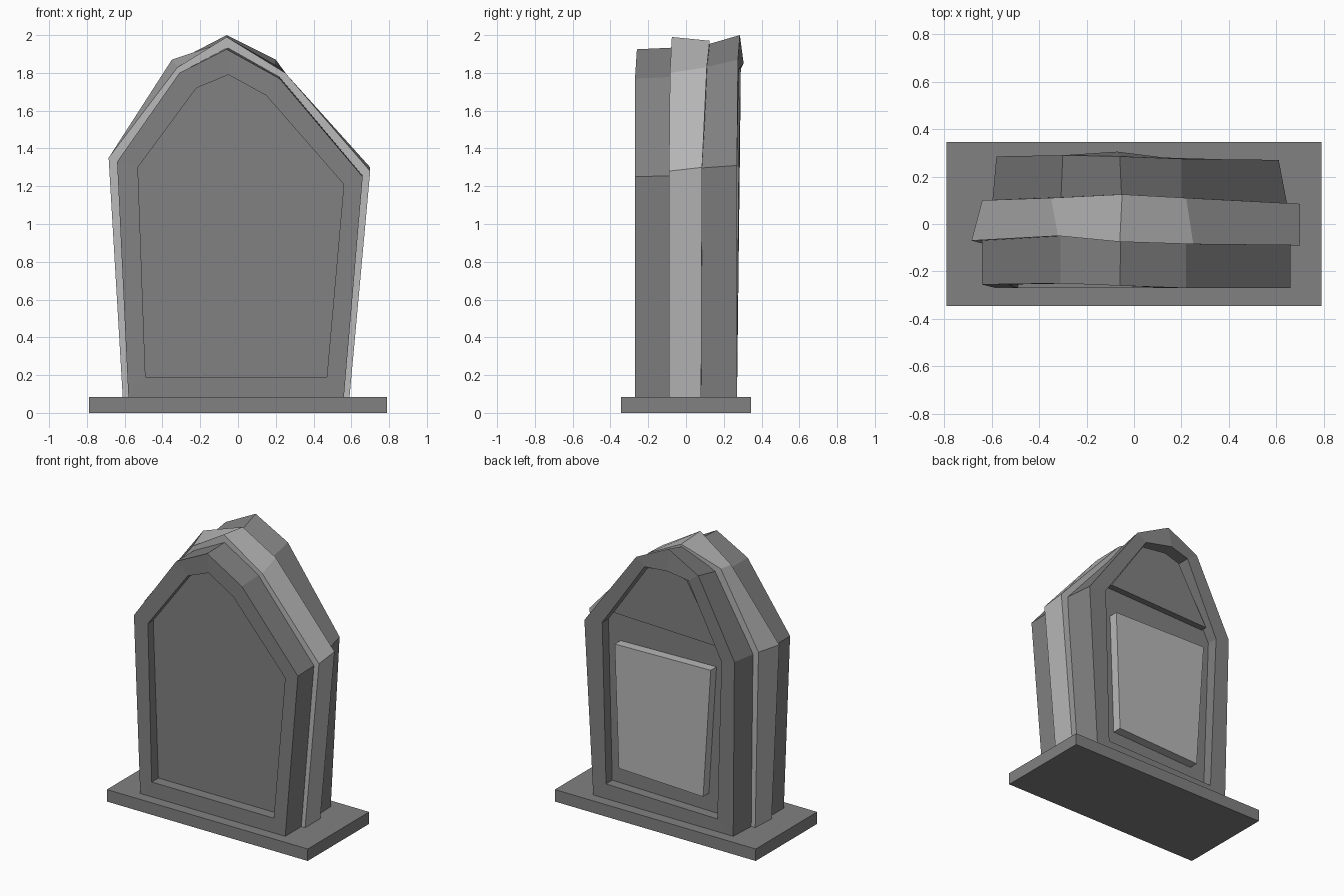
import bpy, bmesh


def material(name, value):
    m = bpy.data.materials.new(name)
    m.diffuse_color = (value, value, value, 1)
    return m


DARK = material("dark_stone", 0.22)
LIGHT = material("light_stone", 0.48)


def loft(name, loops, mat):
    """Skin a list of equal-length point loops and cap both ends."""
    bm = bmesh.new()
    rings = [[bm.verts.new(p) for p in loop] for loop in loops]
    n = len(rings[0])
    for a, b in zip(rings, rings[1:]):
        for i in range(n):
            j = (i + 1) % n
            bm.faces.new((a[i], a[j], b[j], b[i]))
    bm.faces.new(rings[0])
    bm.faces.new(rings[-1])
    bmesh.ops.recalc_face_normals(bm, faces=bm.faces)
    me = bpy.data.meshes.new(name)
    bm.to_mesh(me)
    bm.free()
    me.materials.append(mat)
    ob = bpy.data.objects.new(name, me)
    bpy.context.collection.objects.link(ob)
    return ob


def at_y(profile, y):
    """Place an (x, z) profile at one depth, or one depth per point."""
    ys = y if isinstance(y, (list, tuple)) else [y] * len(profile)
    return [(x, d, z) for (x, z), d in zip(profile, ys)]


# Base plinth
rect = [(-0.79, 0), (-0.79, 0.085), (0.79, 0.085), (0.79, 0)]
loft("base_plinth", [at_y(rect, -0.345), at_y(rect, 0.345)], DARK)

# Profiles run left foot, left corner, left shoulder, peak, right shoulder, right corner, right foot
# Front slab with sunken panel
front = [(-0.58, 0.08), (-0.64, 1.33), (-0.31, 1.80), (-0.06, 1.925),
         (0.22, 1.77), (0.66, 1.25), (0.56, 0.08)]
front_rear = [(-0.58, 0.08), (-0.64, 1.33), (-0.31, 1.80), (-0.055, 1.935),
              (0.22, 1.78), (0.66, 1.257), (0.56, 0.08)]
front_panel = [(-0.49, 0.19), (-0.53, 1.30), (-0.22, 1.72), (-0.05, 1.79),
               (0.15, 1.68), (0.56, 1.21), (0.47, 0.19)]
front_y = [-0.27, -0.255, -0.25, -0.26, -0.27, -0.27, -0.27]
loft("front_slab", [at_y(front_rear, -0.04), at_y(front, front_y),
                    at_y(front_panel, front_y), at_y(front_panel, -0.195)], DARK)

# Middle slab, lighter and a little wider
mid = [(-0.61, 0.08), (-0.685, 1.35), (-0.32, 1.83), (-0.06, 1.99),
       (0.25, 1.80), (0.70, 1.28), (0.59, 0.08)]
mid_rear = [(-0.60, 0.08), (-0.64, 1.35), (-0.35, 1.87), (-0.05, 1.97),
            (0.22, 1.83), (0.70, 1.30), (0.59, 0.08)]
loft("middle_slab", [at_y(mid, [-0.09, -0.07, -0.05, -0.075, -0.085, -0.09, -0.09]),
                     at_y(mid_rear, [0.08, 0.10, 0.11, 0.125, 0.11, 0.085, 0.08])], LIGHT)

# Back slab with recess
back_inner = [(-0.57, 0.08), (-0.60, 1.32), (-0.31, 1.83), (-0.05, 1.935),
              (0.20, 1.82), (0.65, 1.295), (0.55, 0.08)]
back = [(-0.56, 0.08), (-0.58, 1.335), (-0.30, 1.875), (-0.06, 2.0),
        (0.20, 1.87), (0.61, 1.31), (0.54, 0.08)]
recess = [(-0.435, 0.175), (-0.475, 1.305), (-0.22, 1.82), (-0.07, 1.85),
          (0.13, 1.82), (0.47, 1.33), (0.44, 0.19)]
loft("back_slab", [at_y(back_inner, 0.06),
                   at_y(back, [0.27, 0.285, 0.29, 0.285, 0.275, 0.27, 0.27]),
                   at_y(recess, [0.27, 0.28, 0.29, 0.305, 0.28, 0.27, 0.27]),
                   at_y(recess, 0.20)], DARK)

# Raised gable panel in the back recess
gable = [(-0.417, 1.386), (-0.18, 1.79), (-0.06, 1.825), (0.13, 1.80), (0.40, 1.41)]
loft("gable_panel", [at_y(gable, 0.19), at_y(gable, 0.245)], DARK)

# Raised light plaque on the back
plaque = [(-0.32, 0.30), (-0.38, 1.215), (0.375, 1.20), (0.343, 0.325)]
loft("back_plaque", [at_y(plaque, 0.19), at_y(plaque, 0.265)], LIGHT)
